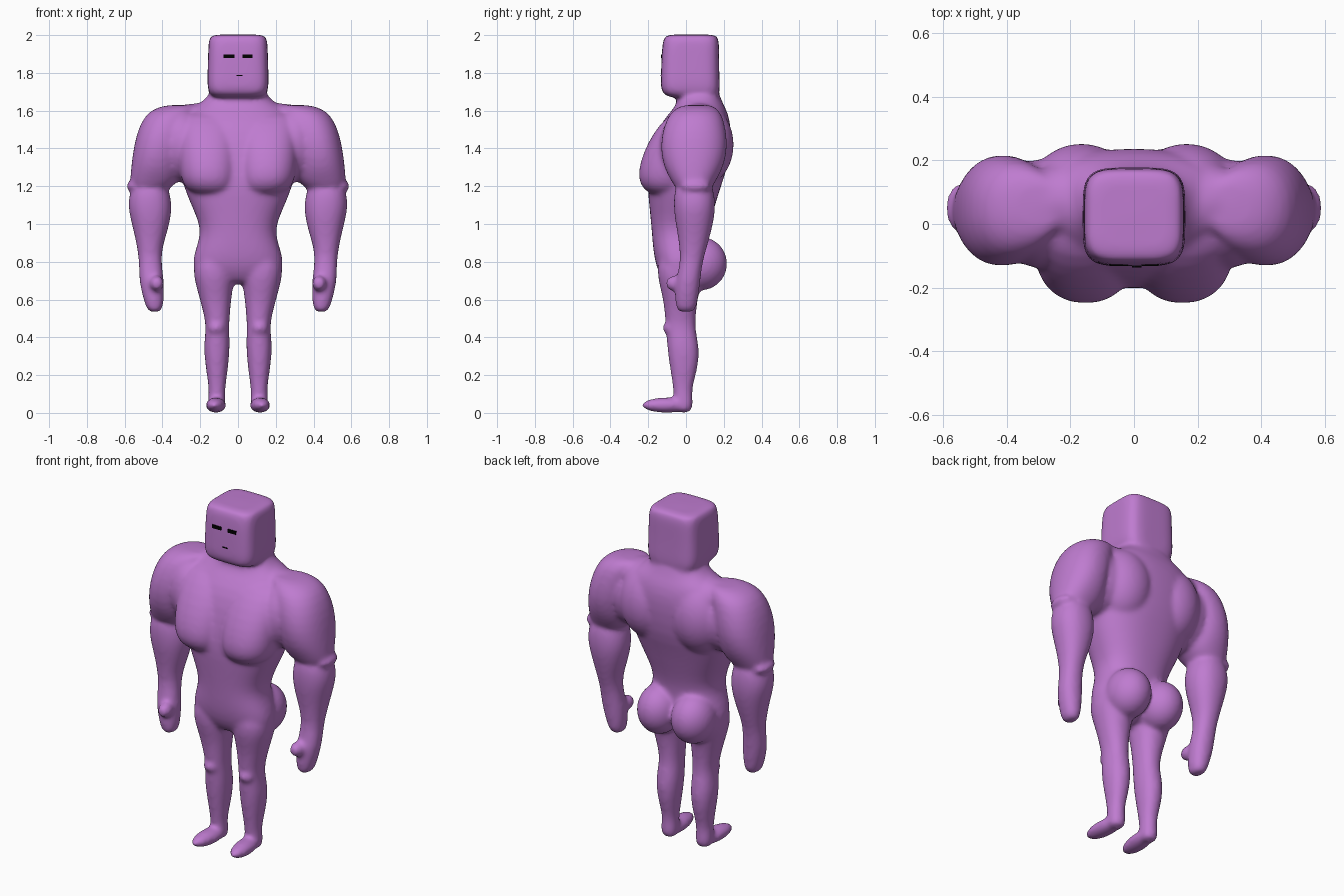
import bpy, bmesh, math
from mathutils import Matrix, Vector


def material(name, rgb):
    m = bpy.data.materials.new(name)
    m.diffuse_color = (*rgb, 1)
    return m


PURPLE = material("purple skin", (0.52, 0.20, 0.63))
BLACK = material("black", (0.0, 0.0, 0.0))

bm = bmesh.new()


def loft(rings, side=1, power=2.2, n=32):
    """Skin stacked horizontal superellipses (cx, cy, z, rx, ry)."""
    loops = []
    for cx, cy, z, rx, ry in rings:
        loop = []
        for i in range(n):
            a = 2 * math.pi * (i + 0.5) / n
            c, s = math.cos(a), math.sin(a)
            x = math.copysign(abs(c) ** (2 / power), c) * rx
            y = math.copysign(abs(s) ** (2 / power), s) * ry
            loop.append(bm.verts.new((side * (cx + x), cy + y, z)))
        loops.append(loop)
    faces = []
    for a, b in zip(loops, loops[1:]):
        for i in range(n):
            j = (i + 1) % n
            faces.append(bm.faces.new((a[i], a[j], b[j], b[i])))
    faces += [bm.faces.new(loops[0]), bm.faces.new(loops[-1])]
    bmesh.ops.recalc_face_normals(bm, faces=faces)


def blob(center, radii, side=1, turn=0.0):
    """Ellipsoid muscle or joint."""
    x, y, z = center
    mat = (Matrix.Translation((side * x, y, z)) @ Matrix.Rotation(side * turn, 4, 'Z')
           @ Matrix.Diagonal((*radii, 1)))
    bmesh.ops.create_uvsphere(bm, u_segments=24, v_segments=16, radius=1, matrix=mat)


# Torso, hips up to the neck
loft([(0, -.03, .68, .12, .07), (0, -.03, .72, .215, .10), (0, -.03, .77, .244, .127),
      (0, -.03, .85, .232, .143), (0, -.033, .93, .201, .146), (0, -.03, 1.0, .203, .155),
      (0, -.02, 1.1, .248, .175), (0, -.01, 1.2, .29, .195), (0, .012, 1.3, .31, .21),
      (0, .035, 1.45, .32, .205), (0, .055, 1.55, .31, .18), (0, .075, 1.615, .26, .135),
      (0, .07, 1.65, .17, .118), (0, .065, 1.72, .148, .108)], power=2.4)

# Block head with soft corners
loft([(0, .045, 1.665, .125, .12), (0, .027, 1.685, .148, .147), (0, .022, 1.715, .163, .157),
      (0, .022, 1.80, .161, .154), (0, .023, 1.90, .158, .152), (0, .026, 1.965, .156, .149),
      (0, .027, 1.995, .148, .140), (0, .027, 2.004, .125, .12)], power=4.5, n=48)

for s in (1, -1):
    # Chest muscle
    loft([(.13, -.10, 1.15, .08, .07), (.145, -.10, 1.18, .128, .125), (.152, -.10, 1.24, .152, .157),
          (.155, -.09, 1.33, .157, .153), (.157, -.07, 1.43, .157, .133),
          (.16, -.035, 1.53, .15, .105), (.165, .0, 1.60, .11, .06)], s)
    # Upper back muscle, shoulder slope, armpit bridge
    blob((.165, .085, 1.42), (.175, .17, .22), s)
    blob((.20, .07, 1.54), (.20, .12, .10), s)
    blob((.30, .032, 1.42), (.13, .172, .20), s)
    # Upper arm with round shoulder
    loft([(.29, .06, 1.632, .08, .07), (.33, .055, 1.615, .105, .105), (.365, .05, 1.58, .125, .142),
          (.396, .044, 1.5, .135, .168), (.418, .042, 1.4, .136, .18), (.43, .04, 1.3, .136, .158),
          (.438, .04, 1.24, .133, .125), (.455, .04, 1.205, .115, .105), (.465, .043, 1.17, .08, .08)], s)
    # Forearm and hand
    loft([(.465, .043, 1.22, .075, .08), (.468, .043, 1.18, .104, .106), (.466, .045, 1.10, .118, .111),
          (.463, .045, 1.03, .107, .105), (.463, .043, .95, .087, .088), (.467, .038, .88, .068, .074),
          (.465, .03, .8, .058, .058), (.458, .01, .7, .068, .066), (.446, .003, .6, .054, .061),
          (.442, 0, .55, .043, .053), (.44, 0, .532, .025, .035)], s)
    blob((.542, .05, 1.20), (.05, .08, .035), s)         # elbow
    blob((.43, -.06, .685), (.039, .05, .042), s)        # thumb
    # Buttock
    blob((.11, .08, .79), (.122, .14, .142), s)
    # Leg
    loft([(.12, -.03, .86, .09, .11), (.128, -.03, .76, .114, .125), (.124, -.03, .68, .10, .112),
          (.119, -.03, .6, .083, .09), (.11, -.03, .5, .065, .081), (.109, -.027, .44, .062, .077),
          (.112, -.015, .35, .070, .086), (.112, -.01, .25, .061, .077), (.111, -.017, .15, .046, .054),
          (.112, -.017, .1, .043, .049), (.112, -.012, .04, .049, .05), (.112, -.01, -.002, .038, .038)], s)
    blob((.114, -.082, .45), (.046, .042, .039), s)       # knee
    blob((.117, -.102, .041), (.054, .136, .041), s, .08)  # foot

me = bpy.data.meshes.new("body")
bm.to_mesh(me)
bm.free()
me.materials.append(PURPLE)
body = bpy.data.objects.new("body", me)
bpy.context.collection.objects.link(body)

# Fuse all muscles into one smooth skin
sub = body.modifiers.new("round", 'SUBSURF')
sub.levels = sub.render_levels = 1
fuse = body.modifiers.new("fuse", 'REMESH')
fuse.mode = 'VOXEL'
fuse.voxel_size = 0.011
fuse.use_smooth_shade = True
relax = body.modifiers.new("relax", 'SMOOTH')
relax.factor = 0.5
relax.iterations = 14
bpy.context.view_layer.update()
skin = body.evaluated_get(bpy.context.evaluated_depsgraph_get())


def plate(name, x, z, w, h):
    """Thin painted plate laid on the face."""
    hit, loc, _, _ = skin.ray_cast(Vector((x, -1, z)), Vector((0, 1, 0)))
    y = loc.y if hit else -.13
    b = bmesh.new()
    bmesh.ops.create_cube(b, size=1, matrix=Matrix.Translation((x, y, z))
                          @ Matrix.Diagonal((w, .008, h, 1)))
    m = bpy.data.meshes.new(name)
    b.to_mesh(m)
    b.free()
    m.materials.append(BLACK)
    bpy.context.collection.objects.link(bpy.data.objects.new(name, m))


plate("left_eye", .05, 1.888, .054, .02)
plate("right_eye", -.048, 1.888, .058, .02)
plate("mouth", .008, 1.785, .03, .005)
